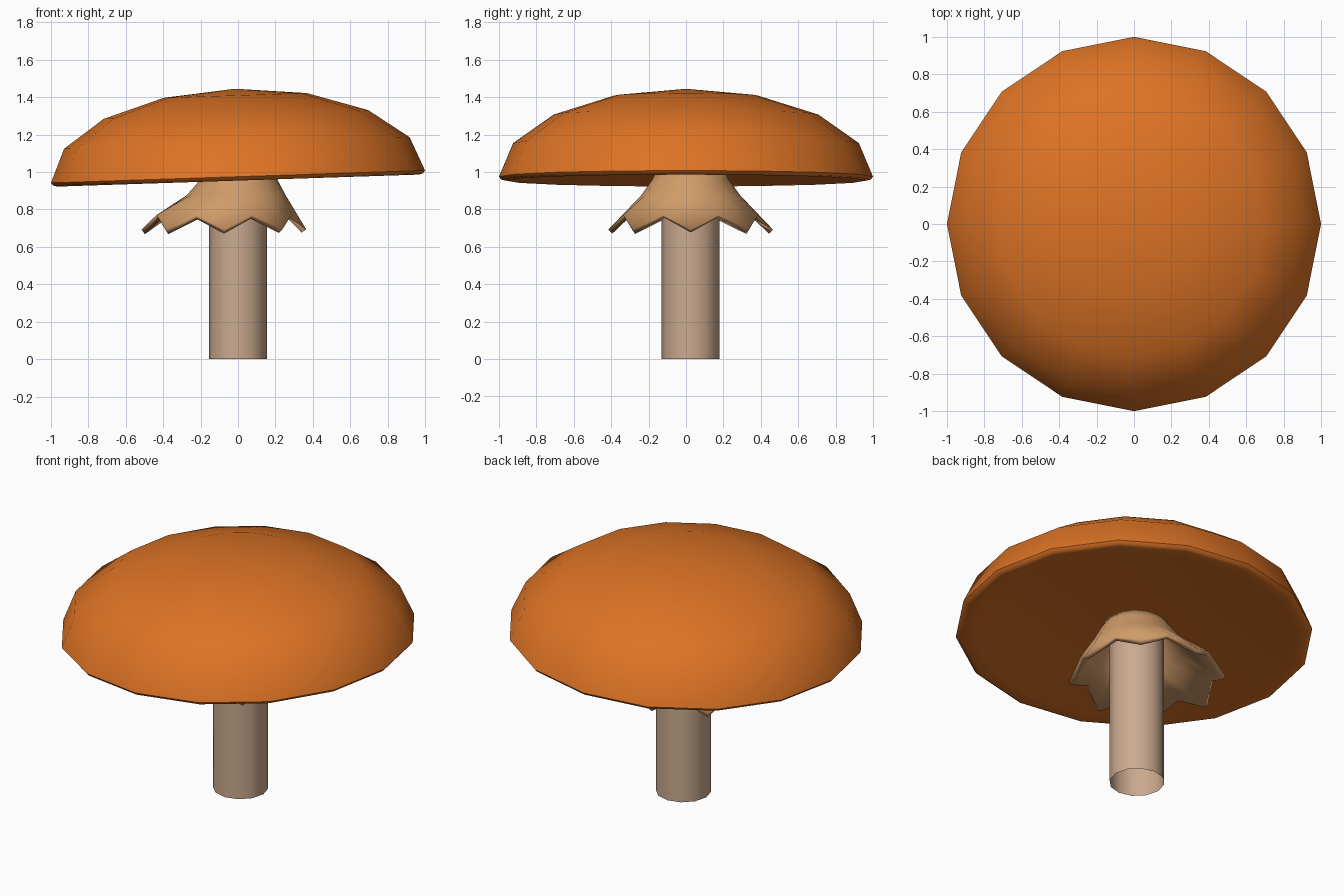
import bpy
import bmesh
from math import sin, cos, pi, radians

default = bpy.data.objects.get("Cube")
if default:
    bpy.data.objects.remove(default, do_unlink=True)


def material(name, rgb):
    mat = bpy.data.materials.new(name)
    mat.use_nodes = True
    color = (*rgb, 1)
    mat.diffuse_color = color
    mat.node_tree.nodes["Principled BSDF"].inputs["Base Color"].default_value = color
    return mat


def lathe(name, rings, sides, mat, angle):
    """Loft rings of (radius, z, x shift); a radius of 0 closes to a point.
    A radius or z may also be a function of the side index."""
    bm = bmesh.new()
    value = lambda v, i: v(i) if callable(v) else v
    loops = []
    for radius, z, shift in rings:
        if radius == 0:
            loops.append([bm.verts.new((shift, 0, z))] * sides)
            continue
        loop = []
        for i in range(sides):
            a = 2 * pi * i / sides
            r = value(radius, i)
            loop.append(bm.verts.new((shift + r * cos(a), r * sin(a), value(z, i))))
        loops.append(loop)
    for low, high in zip(loops, loops[1:]):
        for i in range(sides):
            j = (i + 1) % sides
            corners = [low[i], low[j], high[j], high[i]]
            bm.faces.new(list(dict.fromkeys(corners)))
    mesh = bpy.data.meshes.new(name)
    bm.to_mesh(mesh)
    bm.free()
    mesh.materials.append(mat)
    obj = bpy.data.objects.new(name, mesh)
    bpy.context.collection.objects.link(obj)
    bpy.ops.object.select_all(action="DESELECT")
    bpy.context.view_layer.objects.active = obj
    obj.select_set(True)
    bpy.ops.object.shade_smooth_by_angle(angle=radians(angle))
    return obj


orange = material("cap orange", (0.716, 0.171, 0.0185))
tan = material("skirt tan", (0.63, 0.328, 0.141))
beige = material("stem beige", (0.597, 0.402, 0.275))

# Cap: shallow hollow underside, rounded lip, squashed dome, slight tilt
underside = [(0, 0.035, 0), (0.5, 0.012, 0), (0.9, -0.014, 0),
             (0.965, -0.021, 0), (0.988, -0.015, 0)]
dome = [(cos(k * pi / 8), 0.47 * sin(k * pi / 8), 0) for k in range(4)]
cap = lathe("cap", underside + dome + [(0, 0.47, 0)], 16, orange, 60)
cap.location.z = 0.975
cap.rotation_euler.y = -radians(1.9)

# Stem: tube open at the bottom
stem = lathe("stem", [(0.155, 0, 0), (0.155, 1.0, 0)], 12, beige, 40)
stem.location.y = 0.025

# Ragged skirt: alternating points and notches, swept to one side
hem_radius = lambda i: 0.39 if i % 2 else 0.44
hem_height = lambda i: 0.77 if i % 2 else 0.692
skirt = lathe("skirt", [(hem_radius, hem_height, -0.075), (0.265, 0.875, -0.01),
                        (0.205, 0.96, 0.005), (0.18, 1.01, 0.005)], 16, tan, 35)
skirt.location.y = 0.025
thickness = skirt.modifiers.new("thickness", "SOLIDIFY")
thickness.thickness = 0.03
thickness.offset = -1
